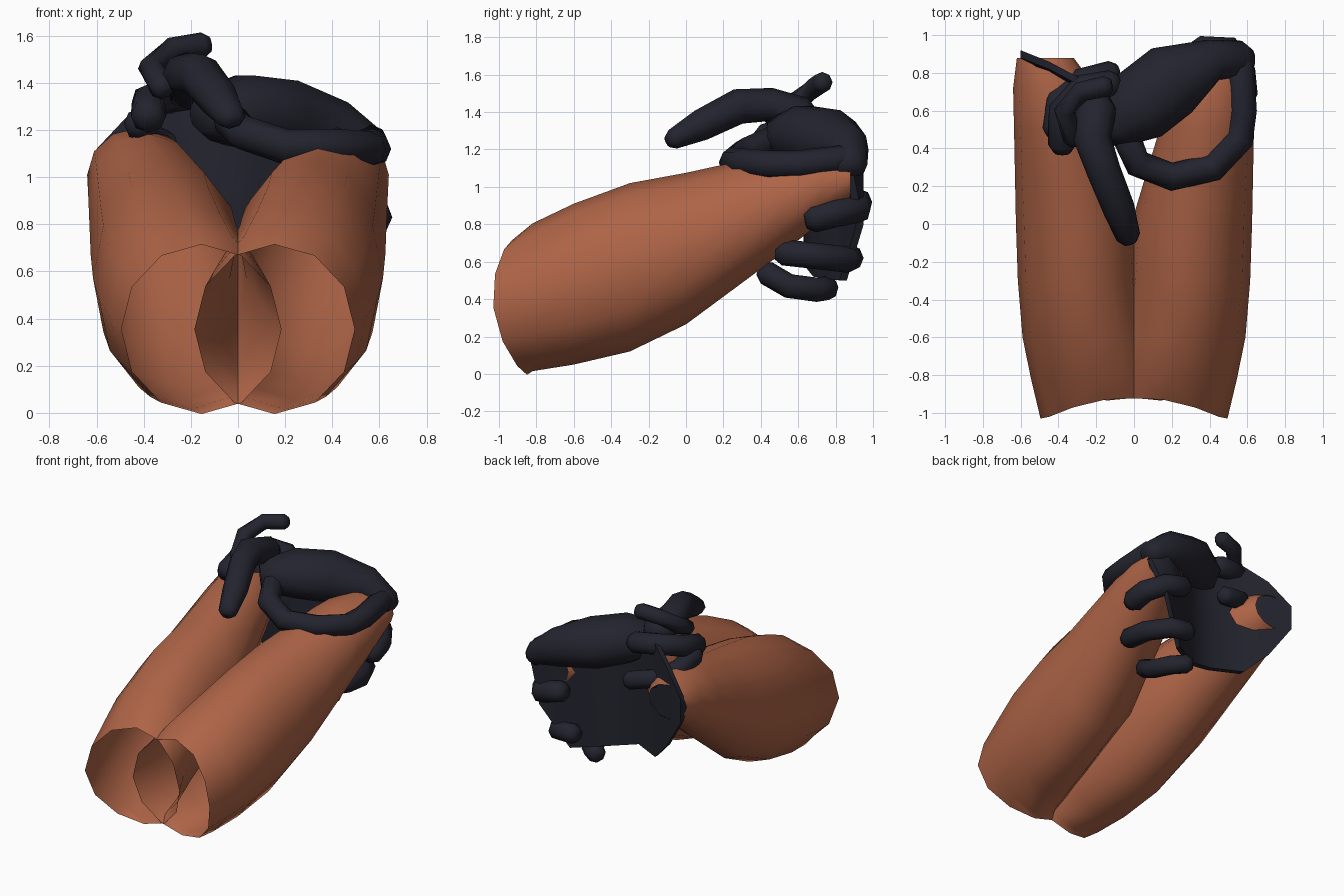
import bpy, bmesh, math
from mathutils import Vector

if "Cube" in bpy.data.objects:
    bpy.data.objects.remove(bpy.data.objects["Cube"])


def material(name, rgb):
    m = bpy.data.materials.new(name)
    m.diffuse_color = (*rgb, 1)
    m.use_nodes = True
    m.node_tree.nodes["Principled BSDF"].inputs["Base Color"].default_value = m.diffuse_color
    return m


SKIN = material("brown skin", (0.42, 0.127, 0.062))
GLOVE = material("dark glove", (0.017, 0.017, 0.028))


def finish(bm, name, mat, angle=60):
    bmesh.ops.recalc_face_normals(bm, faces=bm.faces)
    me = bpy.data.meshes.new(name)
    bm.to_mesh(me)
    bm.free()
    ob = bpy.data.objects.new(name, me)
    bpy.context.collection.objects.link(ob)
    me.materials.append(mat)
    bpy.ops.object.select_all(action='DESELECT')
    ob.select_set(True)
    bpy.context.view_layer.objects.active = ob
    bpy.ops.object.shade_smooth_by_angle(angle=math.radians(angle))
    return ob


def bridge(bm, rings):
    n = len(rings[0])
    for a, b in zip(rings, rings[1:]):
        for i in range(n):
            j = (i + 1) % n
            bm.faces.new((a[i], a[j], b[j], b[i]))


def tube(name, path, n=8):
    """Capped tube; each path point is x, y, z, side radius, up radius."""
    bm = bmesh.new()
    pts = [Vector(p[:3]) for p in path]
    rings = []

    def ring(c, t, rs, ru):
        side = t.cross(Vector((0, 0, 1)))
        side = side.normalized() if side.length > 1e-3 else Vector((1, 0, 0))
        up = side.cross(t).normalized()
        rings.append([bm.verts.new(c + side * rs * math.cos(a) + up * ru * math.sin(a))
                      for a in (2 * math.pi * i / n for i in range(n))])

    for k, p in enumerate(path):
        t = (pts[min(k + 1, len(pts) - 1)] - pts[max(k - 1, 0)]).normalized()
        rs, ru = p[3], p[4]
        if k == 0:
            ring(pts[k] - t * ru * 0.6, t, rs * 0.6, ru * 0.6)
        ring(pts[k], t, rs, ru)
        if k == len(pts) - 1:
            ring(pts[k] + t * ru * 0.6, t, rs * 0.6, ru * 0.6)
    bridge(bm, rings)
    bm.faces.new(rings[0])
    bm.faces.new(rings[-1])
    return finish(bm, name, GLOVE)


def finger(name, points, r=0.075):
    return tube(name, [(*p, r, r) for p in points])


# Forearms: open lofted sleeves, mirrored; y, centre x, centre z, radii x and z
ARM = [(-0.95, 0.155, 0.355, 0.34, 0.36), (-0.82, 0.20, 0.41, 0.345, 0.395),
       (-0.6, 0.25, 0.48, 0.34, 0.43), (-0.3, 0.29, 0.57, 0.325, 0.45),
       (0.0, 0.305, 0.67, 0.32, 0.405), (0.25, 0.345, 0.79, 0.285, 0.34),
       (0.5, 0.385, 0.91, 0.25, 0.275), (0.72, 0.42, 1.01, 0.22, 0.2),
       (0.88, 0.47, 1.05, 0.15, 0.12)]
for label, s in (("right", 1), ("left", -1)):
    bm = bmesh.new()
    rings = []
    for k, (y, cx, cz, rx, rz) in enumerate(ARM):
        ring = []
        for i in range(12):
            a = 2 * math.pi * i / 12
            ca, sa = math.cos(a), math.sin(a)
            # the elbow opening bows forward at mid height and the outer side
            dy = (-0.05 * ca + 0.09 * sa * sa - 0.04 * sa - 0.03) if k == 0 else 0
            ring.append(bm.verts.new((s * (cx + rx * ca), y + dy, cz + rz * sa)))
        rings.append(ring)
    bridge(bm, rings)
    finish(bm, label + "_forearm", SKIN)

# Curved palm sheet joining both wrists: x, y, bottom z, top z
SHEET = [(-0.6, 0.9, 0.95, 1.12), (-0.45, 0.84, 0.72, 1.28), (-0.3, 0.76, 0.57, 1.38),
         (-0.1, 0.66, 0.57, 1.35), (0.1, 0.70, 0.52, 1.3), (0.32, 0.84, 0.5, 1.25),
         (0.5, 0.93, 0.8, 1.2), (0.6, 0.88, 1.05, 1.18)]
bm = bmesh.new()
rings = []
for x, y, z0, z1 in SHEET:
    zm = (z0 + z1) / 2
    rings.append([bm.verts.new(c) for c in (
        (x, y - 0.02, z0), (x, y - 0.05, zm), (x, y - 0.02, z1),
        (x, y + 0.02, z1), (x, y + 0.02, zm), (x, y + 0.02, z0))])
bridge(bm, rings)
bm.faces.new(rings[0])
bm.faces.new(rings[-1])
finish(bm, "lower_palm", GLOVE)

# Upper hand crossing from the right wrist towards the left
tube("upper_palm", [(0.57, 0.87, 1.12, 0.10, 0.09), (0.42, 0.87, 1.2, 0.11, 0.13),
                    (0.2, 0.76, 1.25, 0.2, 0.17), (0.02, 0.62, 1.28, 0.2, 0.16),
                    (-0.1, 0.52, 1.27, 0.13, 0.12)], 10)

# Thumb looping round over the right wrist
finger("looped_thumb", [(0.56, 0.85, 1.15), (0.575, 0.6, 1.12), (0.56, 0.45, 1.12),
                        (0.42, 0.3, 1.13), (0.2, 0.25, 1.13), (0.02, 0.32, 1.19),
                        (-0.04, 0.46, 1.25)])

# Three fingers curled under the right wrist
finger("lower_finger_1", [(0.35, 0.92, 0.92), (0.5, 0.92, 0.88), (0.57, 0.8, 0.86),
                          (0.58, 0.68, 0.83)])
finger("lower_finger_2", [(0.28, 0.88, 0.62), (0.4, 0.87, 0.61), (0.48, 0.7, 0.63),
                          (0.48, 0.52, 0.65)], 0.07)
finger("lower_finger_3", [(0.18, 0.76, 0.46), (0.26, 0.7, 0.45), (0.3, 0.55, 0.47),
                          (0.27, 0.43, 0.54)], 0.065)

# Fingers of the upper hand over the left wrist
tube("pointing_thumb", [(-0.03, -0.07, 1.255, 0.065, 0.055), (-0.08, 0.08, 1.33, 0.085, 0.085),
                        (-0.16, 0.28, 1.43, 0.09, 0.095), (-0.22, 0.45, 1.44, 0.1, 0.09),
                        (-0.2, 0.62, 1.38, 0.11, 0.1)])
finger("upper_finger_1", [(-0.15, 0.73, 1.56), (-0.28, 0.7, 1.54), (-0.37, 0.6, 1.46),
                          (-0.32, 0.45, 1.38)], 0.055)
finger("upper_finger_2", [(-0.12, 0.74, 1.33), (-0.27, 0.72, 1.35), (-0.38, 0.6, 1.32),
                          (-0.38, 0.42, 1.26)], 0.075)
finger("upper_finger_3", [(-0.12, 0.8, 1.08), (-0.28, 0.76, 1.12), (-0.4, 0.66, 1.18),
                          (-0.42, 0.5, 1.23)], 0.065)
